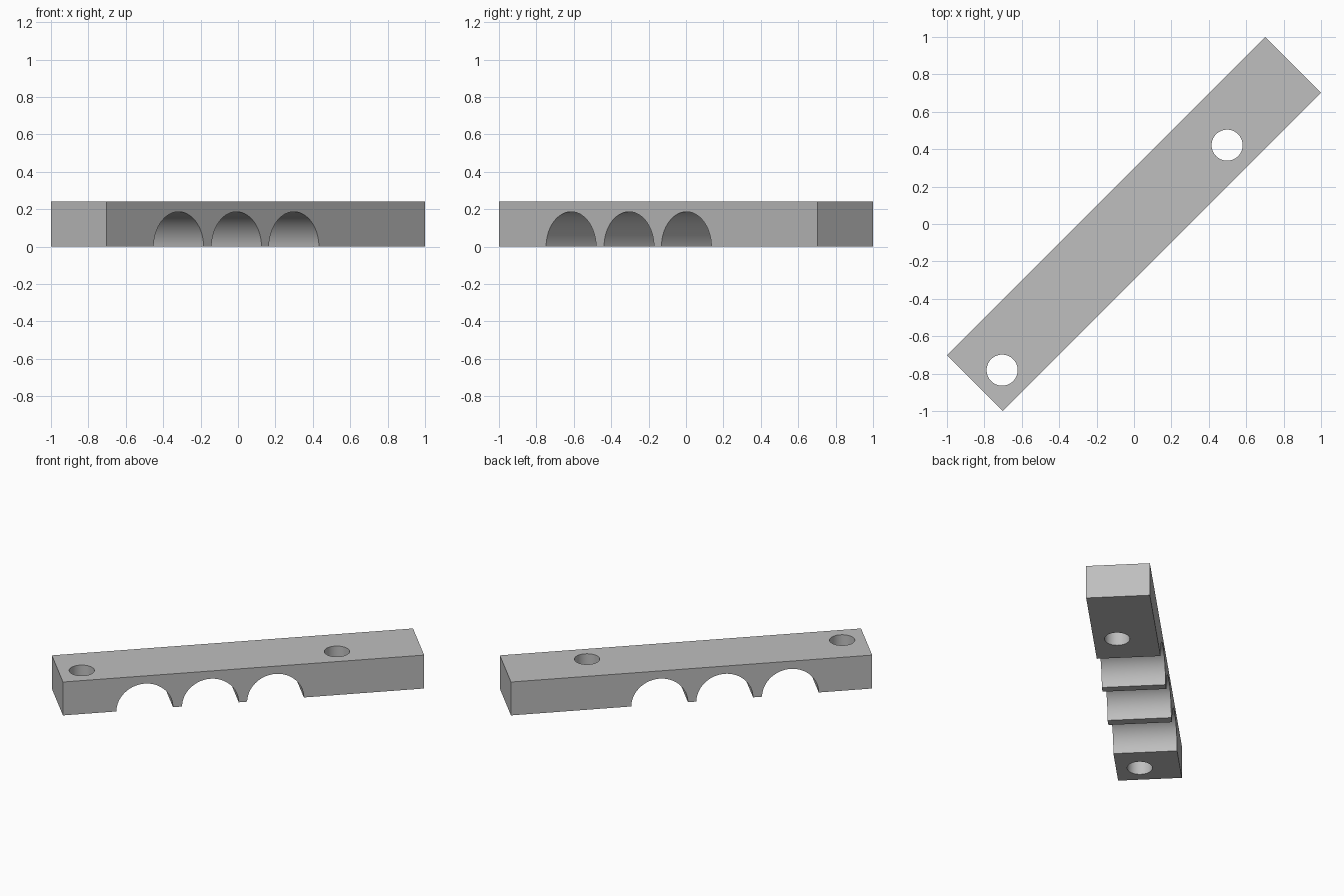
import bpy, bmesh
from math import pi, sin, cos, radians
from mathutils import Matrix

HALF_L, HALF_W, HEIGHT = 1.204, 0.21, 0.242
ARCH_R, ARCH_Z = 0.189, -0.003
ARCHES = (-0.659, -0.221, 0.213)
HOLES = (-1.051, 0.65)
HOLE_Y, HOLE_R = -0.054, 0.083
STEPS = 40

cube = bpy.data.objects.get("Cube")
if cube:
    bpy.data.objects.remove(cube, do_unlink=True)

grey = bpy.data.materials.new("plain grey")
grey.use_nodes = True
colour = (0.52, 0.52, 0.52, 1)
grey.diffuse_color = colour
grey.node_tree.nodes["Principled BSDF"].inputs["Base Color"].default_value = colour


def make_object(name, bm):
    bmesh.ops.recalc_face_normals(bm, faces=bm.faces)
    mesh = bpy.data.meshes.new(name)
    bm.to_mesh(mesh)
    bm.free()
    mesh.materials.append(grey)
    obj = bpy.data.objects.new(name, mesh)
    bpy.context.collection.objects.link(obj)
    return obj


# Side profile of the bar, with three arches along the underside
profile = [(-HALF_L, HEIGHT), (-HALF_L, 0)]
for centre in ARCHES:
    for i in range(STEPS + 1):
        a = pi * (1 - i / STEPS)
        profile.append((centre + ARCH_R * cos(a), max(0, ARCH_Z + ARCH_R * sin(a))))
profile += [(HALF_L, 0), (HALF_L, HEIGHT)]

# Bar: profile extruded across its width
bm = bmesh.new()
face = bm.faces.new([bm.verts.new((x, -HALF_W, z)) for x, z in profile])
new = bmesh.ops.extrude_face_region(bm, geom=[face])["geom"]
bmesh.ops.translate(bm, vec=(0, 2 * HALF_W, 0),
                    verts=[v for v in new if isinstance(v, bmesh.types.BMVert)])
bar = make_object("arched_bar", bm)

# Two bolt holes through the bar
bm = bmesh.new()
for x in HOLES:
    bmesh.ops.create_cone(bm, cap_ends=True, segments=64, radius1=HOLE_R, radius2=HOLE_R,
                          depth=1, matrix=Matrix.Translation((x, HOLE_Y, 0)))
cutter = make_object("hole_cutter", bm)
cutter.hide_render = True

cut = bar.modifiers.new("holes", "BOOLEAN")
cut.operation = "DIFFERENCE"
cut.solver = "EXACT"
cut.object = cutter
bpy.ops.object.select_all(action="DESELECT")
bpy.context.view_layer.objects.active = bar
bar.select_set(True)
bpy.ops.object.modifier_apply(modifier=cut.name)
bpy.data.objects.remove(cutter, do_unlink=True)

# Smooth the curved walls and set the bar on the diagonal
bpy.ops.object.shade_smooth_by_angle(angle=radians(30))
bar.rotation_euler.z = radians(45)
